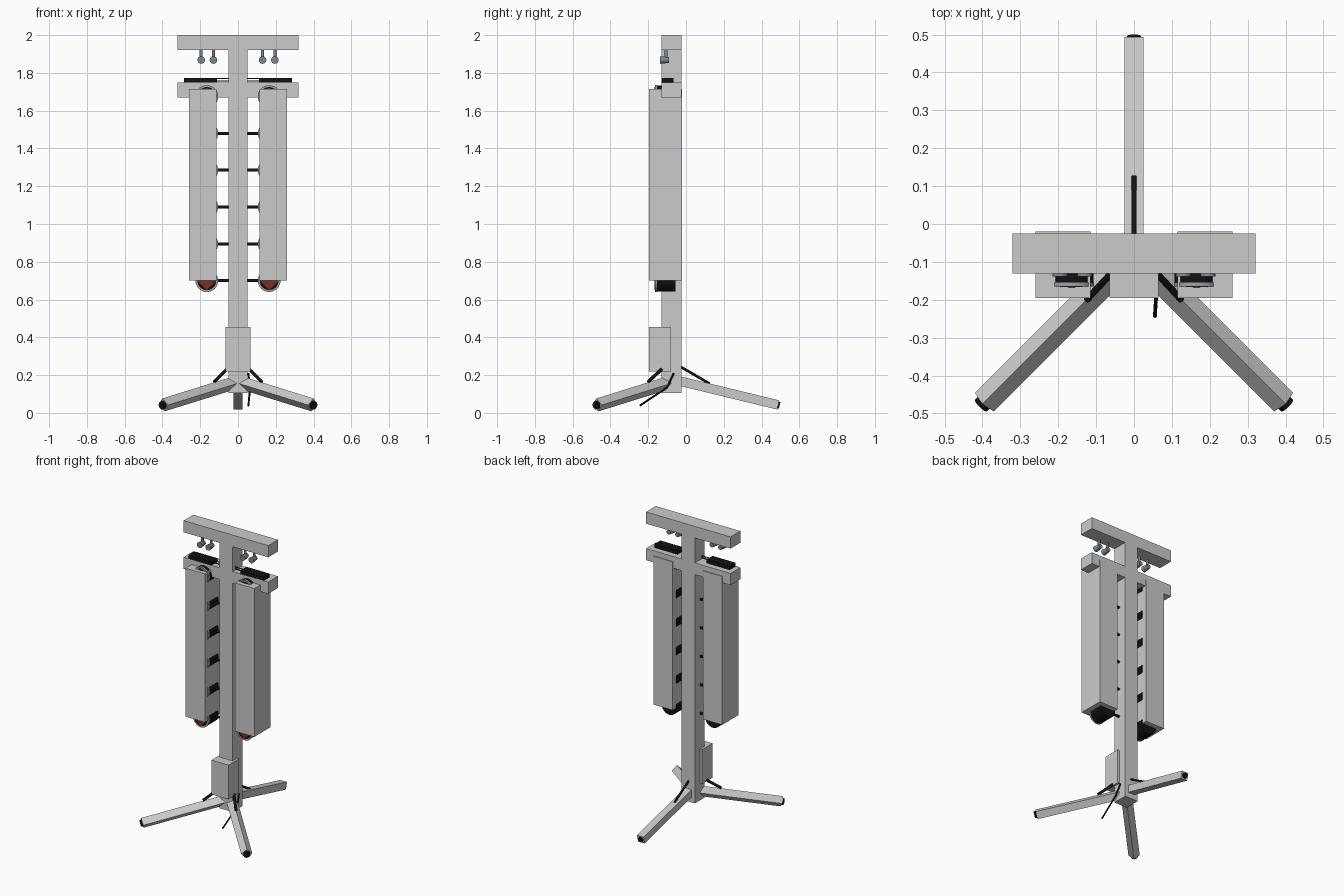
import bpy
from math import pi
from mathutils import Vector, Matrix

cube = bpy.data.objects.get("Cube")
if cube:
    bpy.data.objects.remove(cube, do_unlink=True)


def material(name, colour):
    m = bpy.data.materials.new(name)
    m.use_nodes = True
    m.diffuse_color = (*colour, 1)
    m.node_tree.nodes["Principled BSDF"].inputs["Base Color"].default_value = (*colour, 1)
    return m


grey = material("light grey", (0.6, 0.6, 0.6))
black = material("black", (0.006, 0.006, 0.006))
steel = material("blue grey steel", (0.2, 0.25, 0.29))
rim_grey = material("rim grey", (0.35, 0.36, 0.38))
red = material("dark red", (0.2, 0.025, 0.025))


def finish(name, mat):
    ob = bpy.context.object
    ob.name = name
    ob.data.materials.append(mat)
    return ob


def box(name, mat, x, y, z):
    """Box from (low, high) pairs on each axis."""
    bpy.ops.mesh.primitive_cube_add(size=1, location=[sum(p) / 2 for p in (x, y, z)])
    ob = finish(name, mat)
    ob.data.transform(Matrix.Diagonal([p[1] - p[0] for p in (x, y, z)] + [1]))
    return ob


def rod(name, mat, a, b, r, r_end=None, sides=16, roll=0):
    """Round or polygonal bar between two points."""
    a, b = Vector(a), Vector(b)
    bpy.ops.mesh.primitive_cone_add(vertices=sides, radius1=r, radius2=r if r_end is None else r_end,
                                    depth=(b - a).length, location=(a + b) / 2)
    ob = finish(name, mat)
    turn = (b - a).to_track_quat('Z', 'Y').to_matrix() @ Matrix.Rotation(roll, 3, 'Z')
    ob.data.transform(turn.to_4x4())
    if sides > 6:
        bpy.ops.object.shade_smooth_by_angle()
    return ob


# Central post with two cross bars and the control box
DEPTH = (-0.13, -0.025)
box("post", grey, (-0.05, 0.05), DEPTH, (0.105, 1.99))
box("top_bar", grey, (-0.32, 0.32), DEPTH, (1.92, 2.0))
box("lower_bar", grey, (-0.32, 0.32), DEPTH, (1.67, 1.75))
box("control_box", grey, (-0.065, 0.065), (-0.195, -0.08), (0.22, 0.455))

# Rear leg, foot and brace
rod("rear_leg", grey, (0, -0.06, 0.175), (0, 0.488, 0.042), 0.035, sides=4, roll=pi / 4)
rod("rear_foot", black, (0, 0.48, 0.044), (0, 0.496, 0.04), 0.018)
rod("rear_brace", black, (0, -0.03, 0.245), (0, 0.125, 0.155), 0.007)

for side, s in (("left", 1), ("right", -1)):
    # Front leg set on edge, with foot and brace
    rod(side + "_front_leg", grey, (0, -0.075, 0.165), (s * 0.395, -0.47, 0.042), 0.035, sides=4)
    rod(side + "_front_foot", black, (s * 0.39, -0.465, 0.044), (s * 0.404, -0.479, 0.039), 0.022)
    rod(side + "_front_brace", black, (s * 0.06, -0.13, 0.23), (s * 0.125, -0.2, 0.165), 0.009)

    # Tall column housing a stack of drums
    box(side + "_column", grey, sorted((s * 0.115, s * 0.26)), (-0.195, -0.02), (0.7, 1.715))
    for i in range(6):
        x, z = s * 0.165, 0.7 + 0.195 * i
        tag = f"{side}_{i + 1}"
        rod("drum_" + tag, black, (x, -0.055, z), (x, -0.156, z), 0.058, sides=32)
        rod("drum_rim_" + tag, rim_grey, (x, -0.154, z), (x, -0.165, z), 0.06, sides=32)
        rod("drum_gasket_" + tag, black, (x, -0.16, z), (x, -0.166, z), 0.05, sides=32)
        rod("drum_face_" + tag, red, (x, -0.162, z), (x, -0.168, z), 0.049, sides=4)
        if i < 5:
            rod("drum_arm_" + tag, black, (s * 0.045, -0.085, z), (s * 0.13, -0.085, z), 0.008)

    # Tray on the lower bar and its thin links to the post
    box(side + "_tray", black, sorted((s * 0.11, s * 0.285)), (-0.13, -0.065), (1.748, 1.774))
    for z in (1.757, 1.77):
        rod(side + "_tray_link", black, (s * 0.045, -0.1, z), (s * 0.115, -0.1, z), 0.003, sides=8)

    # Hanging spot lamps
    for n, x in enumerate((0.13, 0.195)):
        tag = f"{side}_{n + 1}"
        rod("lamp_stem_" + tag, steel, (s * x, -0.105, 1.925), (s * x, -0.105, 1.87), 0.008)
        rod("lamp_head_" + tag, steel, (s * x, -0.09, 1.868), (s * x, -0.138, 1.868), 0.015, 0.02)

# Loose cable beside the post
path = [(0.055, -0.065, 0.21), (0.064, -0.1, 0.135), (0.055, -0.245, 0.038)]
for a, b in zip(path, path[1:]):
    rod("cable", black, a, b, 0.005, sides=8)
